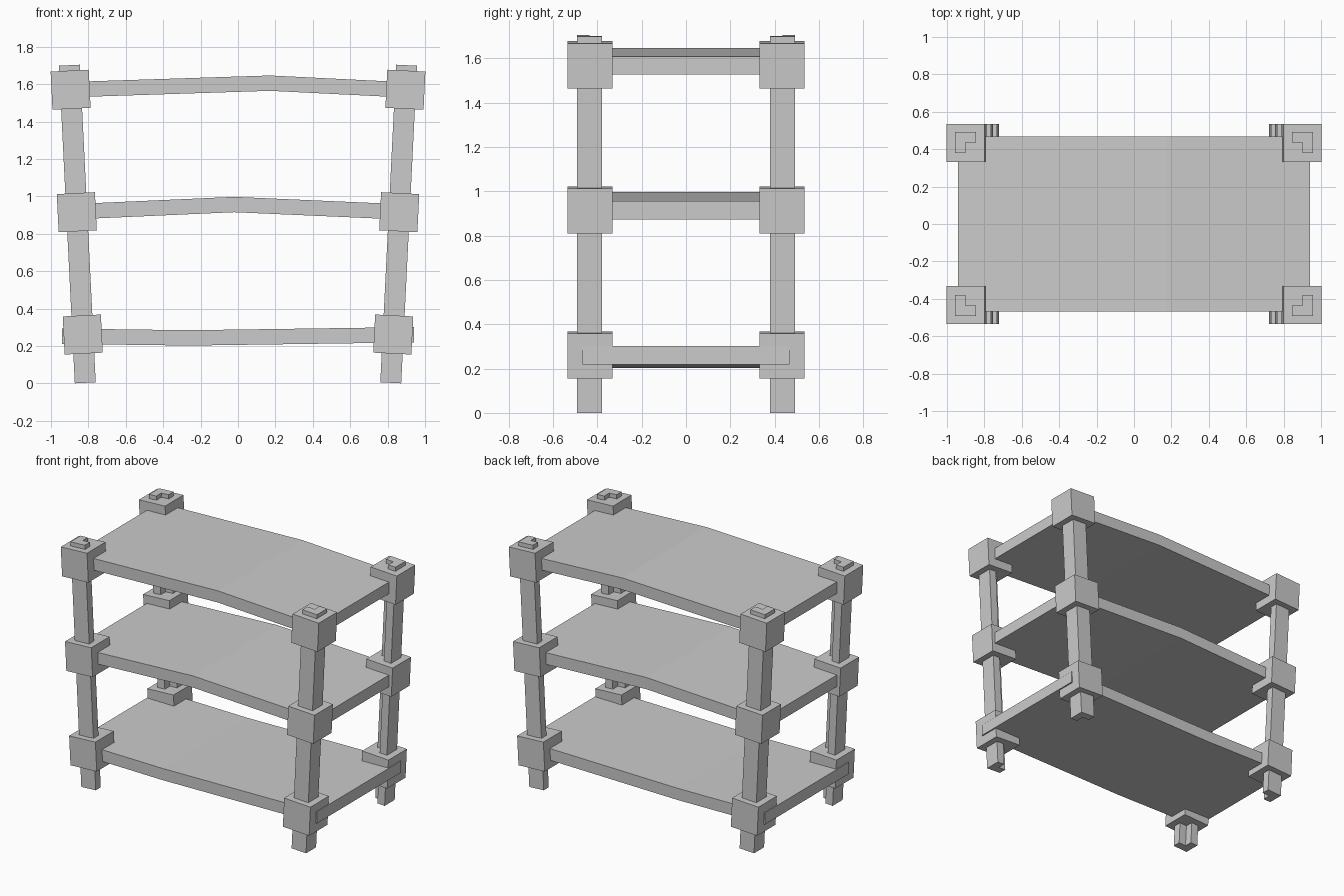
import bpy, bmesh
from math import radians
from mathutils import Matrix

if "Cube" in bpy.data.objects:
    bpy.data.objects.remove(bpy.data.objects["Cube"])

TILT = Matrix.Rotation(radians(2.85), 4, 'Y')   # posts lean outwards


def prism(bm, profile, axis_map, lo, hi, matrix=Matrix()):
    """Extrude a 2D profile between lo and hi; axis_map places (a, b, depth) in 3D."""
    ends = [[bm.verts.new(matrix @ Matrix.Translation(axis_map(a, b, d)).translation)
             for a, b in profile] for d in (lo, hi)]
    n = len(profile)
    bm.faces.new(ends[0])
    bm.faces.new(ends[1])
    for i in range(n):
        j = (i + 1) % n
        bm.faces.new((ends[0][i], ends[0][j], ends[1][j], ends[1][i]))


def finish(bm, name, mirrored=False):
    bmesh.ops.recalc_face_normals(bm, faces=bm.faces)
    mesh = bpy.data.meshes.new(name)
    bm.to_mesh(mesh)
    bm.free()
    obj = bpy.data.objects.new(name, mesh)
    bpy.context.collection.objects.link(obj)
    if mirrored:
        mod = obj.modifiers.new("four_corners", 'MIRROR')
        mod.use_axis = (True, True, False)
        mod.use_mirror_merge = False


def upright(a, b, d):
    return (a, b, d)


def along_y(a, b, d):
    return (a, d, b)


# Corner posts: L-shaped section, notch facing inwards
w = 0.056
ell = [(-w, w), (w, w), (w, -w), (0, -w), (0, 0), (-w, 0)]
bm = bmesh.new()
prism(bm, ell, upright, -0.85, 0.85, Matrix.Translation((0.859, 0.436, 0.852)) @ TILT)
finish(bm, "corner_posts", True)

# Block brackets clamped around the posts at each shelf
for level, x, z in (("bottom", 0.830, 0.261), ("middle", 0.862, 0.915), ("top", 0.895, 1.570)):
    bm = bmesh.new()
    bmesh.ops.create_cube(bm, size=0.204,
                          matrix=Matrix.Translation((x, 0.433, z)) @ TILT)
    finish(bm, level + "_brackets", True)

# Bent shelf boards: centre line of left end, kink and right end
for level, left, kink, right in (
        ("bottom", 0.252, (-0.26, 0.243), 0.260),
        ("middle", 0.915, (-0.02, 0.956), 0.914),
        ("top", 1.569, (0.17, 1.605), 1.567)):
    path = [(-0.94, left), kink, (0.94, right)]
    t = 0.041
    outline = [(x, z + t) for x, z in path] + [(x, z - t) for x, z in reversed(path)]
    bm = bmesh.new()
    prism(bm, outline, along_y, -0.467, 0.467)
    finish(bm, level + "_shelf")
